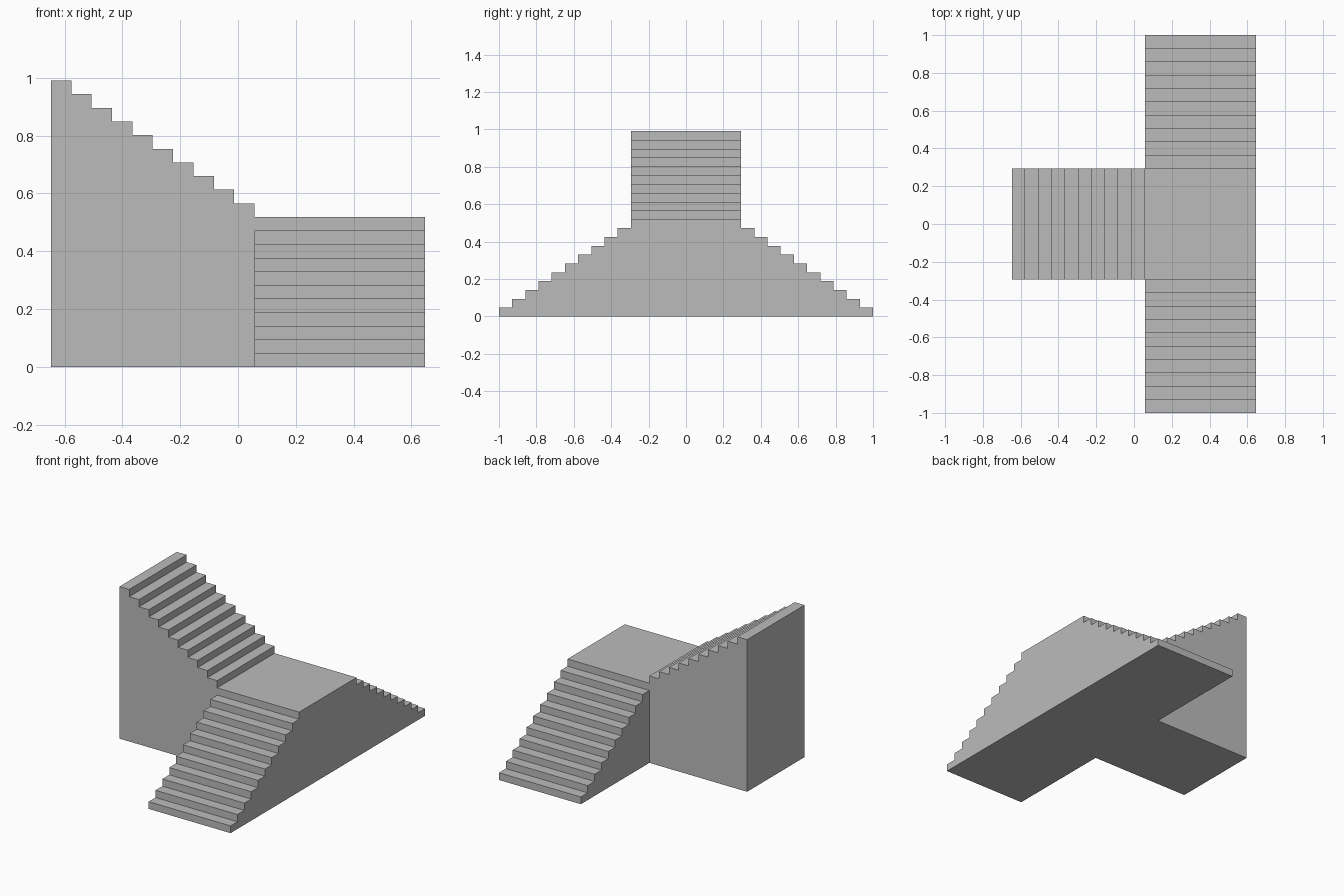
import bpy, bmesh
from mathutils import Vector

if "Cube" in bpy.data.objects:
    bpy.data.objects.remove(bpy.data.objects["Cube"], do_unlink=True)

STEPS = 10
RISE = 0.99 / 21          # ten lower steps, the landing, ten upper steps
HALF_W = 0.295            # half the width of every flight
LANDING_Z = RISE * (STEPS + 1)
RIGHT, JOIN, LEFT = -0.647, 0.057, 0.647

# Stone colour
stone = bpy.data.materials.new("grey_stone")
stone.use_nodes = True
stone.diffuse_color = (0.5, 0.5, 0.5, 1)
stone.node_tree.nodes["Principled BSDF"].inputs["Base Color"].default_value = (0.5, 0.5, 0.5, 1)


def stair_profile(start, end, base):
    """Points up a flight from start to end, with the first tread one rise above base."""
    run = (end - start) / STEPS
    points = []
    for i in range(STEPS):
        z = base + RISE * (i + 1)
        points += [(start + run * i, z), (start + run * (i + 1), z)]
    return points


def extrude_profile(name, points, to_3d, offset):
    """Solid made from a side profile pushed along offset."""
    bm = bmesh.new()
    face = bm.faces.new([bm.verts.new(to_3d(u, z)) for u, z in points])
    result = bmesh.ops.extrude_face_region(bm, geom=[face], use_keep_orig=True)
    moved = [g for g in result["geom"] if isinstance(g, bmesh.types.BMVert)]
    bmesh.ops.translate(bm, verts=moved, vec=Vector(offset))
    bmesh.ops.recalc_face_normals(bm, faces=bm.faces)
    mesh = bpy.data.meshes.new(name)
    bm.to_mesh(mesh)
    bm.free()
    mesh.materials.append(stone)
    obj = bpy.data.objects.new(name, mesh)
    bpy.context.collection.objects.link(obj)
    return obj


# Front and back flights meeting at the raised landing
front = stair_profile(-1, -HALF_W, 0)
back = [(-y, z) for y, z in reversed(front)]
landing = [(-HALF_W, LANDING_Z), (HALF_W, LANDING_Z)]
extrude_profile("lower_flights_and_landing",
                [(-1, 0)] + front + landing + back + [(1, 0)],
                lambda y, z: (JOIN, y, z), (LEFT - JOIN, 0, 0))

# Upper flight climbing sideways from the landing
upper = stair_profile(JOIN, RIGHT, LANDING_Z)
extrude_profile("upper_flight",
                [(JOIN, 0)] + upper + [(RIGHT, 0)],
                lambda x, z: (x, -HALF_W, z), (0, 2 * HALF_W, 0))
